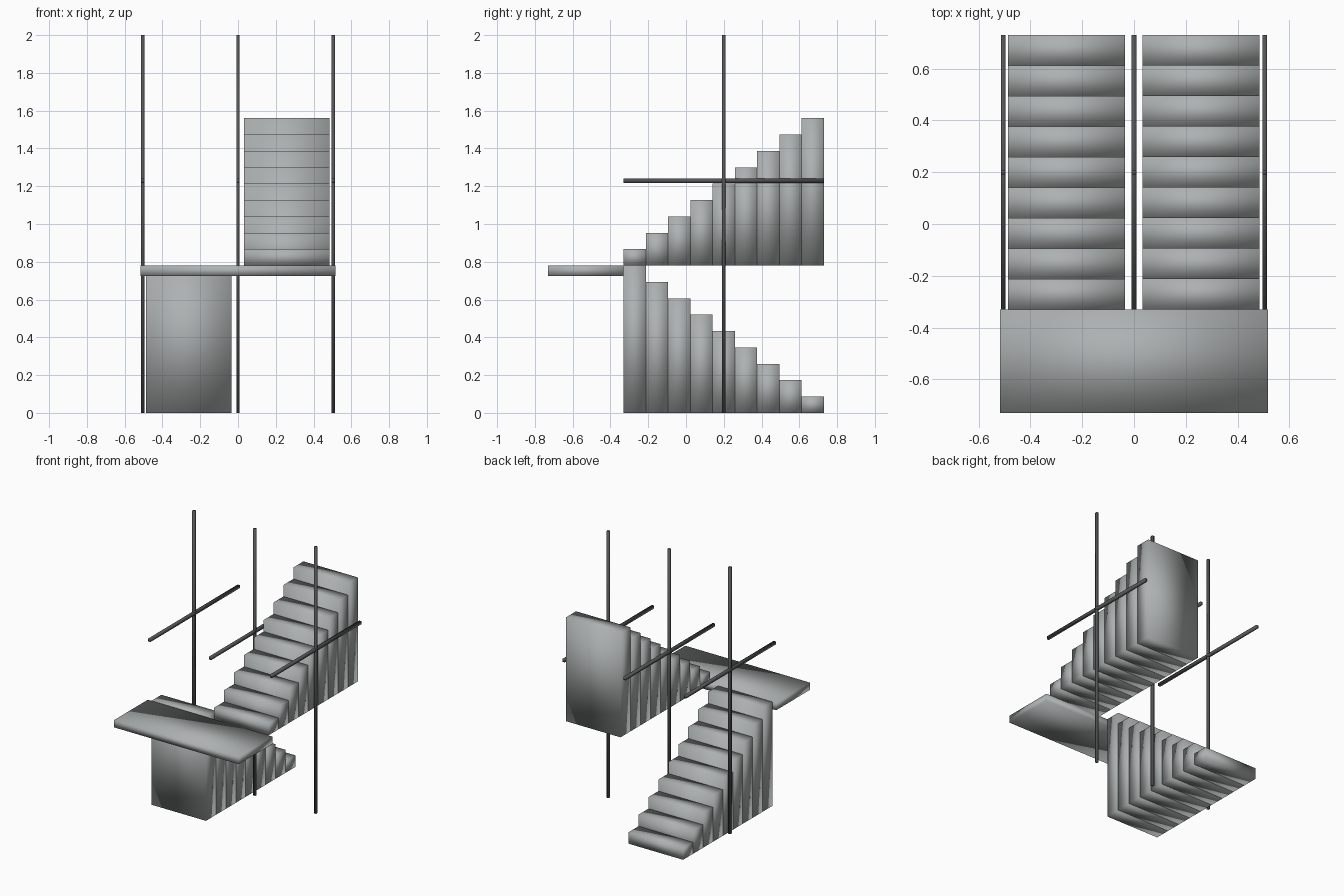
import bpy
import bmesh
from mathutils import Vector

default = bpy.data.objects.get("Cube")
if default:
    bpy.data.objects.remove(default, do_unlink=True)


def material(name, rgb):
    mat = bpy.data.materials.new(name)
    mat.use_nodes = True
    color = (*rgb, 1)
    mat.diffuse_color = color
    mat.node_tree.nodes["Principled BSDF"].inputs["Base Color"].default_value = color
    return mat


def box(name, low, high, mat):
    """Softly shaded box between two opposite corners."""
    low, high = Vector(low), Vector(high)
    bm = bmesh.new()
    bmesh.ops.create_cube(bm, size=1)
    for v in bm.verts:
        v.co = (low + high) / 2 + v.co * (high - low)
    for f in bm.faces:
        f.smooth = True
    mesh = bpy.data.meshes.new(name)
    bm.to_mesh(mesh)
    bm.free()
    mesh.materials.append(mat)
    obj = bpy.data.objects.new(name, mesh)
    bpy.context.collection.objects.link(obj)
    return obj


concrete = material("concrete grey", (0.42, 0.44, 0.44))
metal = material("dark metal", (0.09, 0.09, 0.095))

STEPS = 9
FRONT, BACK = -0.33, 0.73
LANDING = 0.78
TREAD = (BACK - FRONT) / STEPS
RISE = LANDING / STEPS

# Two flights of solid steps: one climbs to the landing, one climbs from it
for i in range(STEPS):
    y0 = FRONT + i * TREAD
    y1 = y0 + TREAD
    box(f"lower_step_{STEPS - i}", (-0.487, y0, 0),
        (-0.035, y1, (STEPS - i) * RISE), concrete)
    box(f"upper_step_{i + 1}", (0.032, y0, LANDING),
        (0.484, y1, LANDING + (i + 1) * RISE), concrete)

# Landing slab
box("landing", (-0.517, -0.73, 0.725), (0.517, FRONT, LANDING), concrete)

# Tall posts, each carrying a level handrail
for side, x in (("right", -0.505), ("middle", 0), ("left", 0.505)):
    r = 0.009
    box(f"{side}_post", (x - r, 0.2 - r, 0), (x + r, 0.2 + r, 2), metal)
    box(f"{side}_handrail", (x - r, FRONT, 1.218), (x + r, BACK, 1.24), metal)
